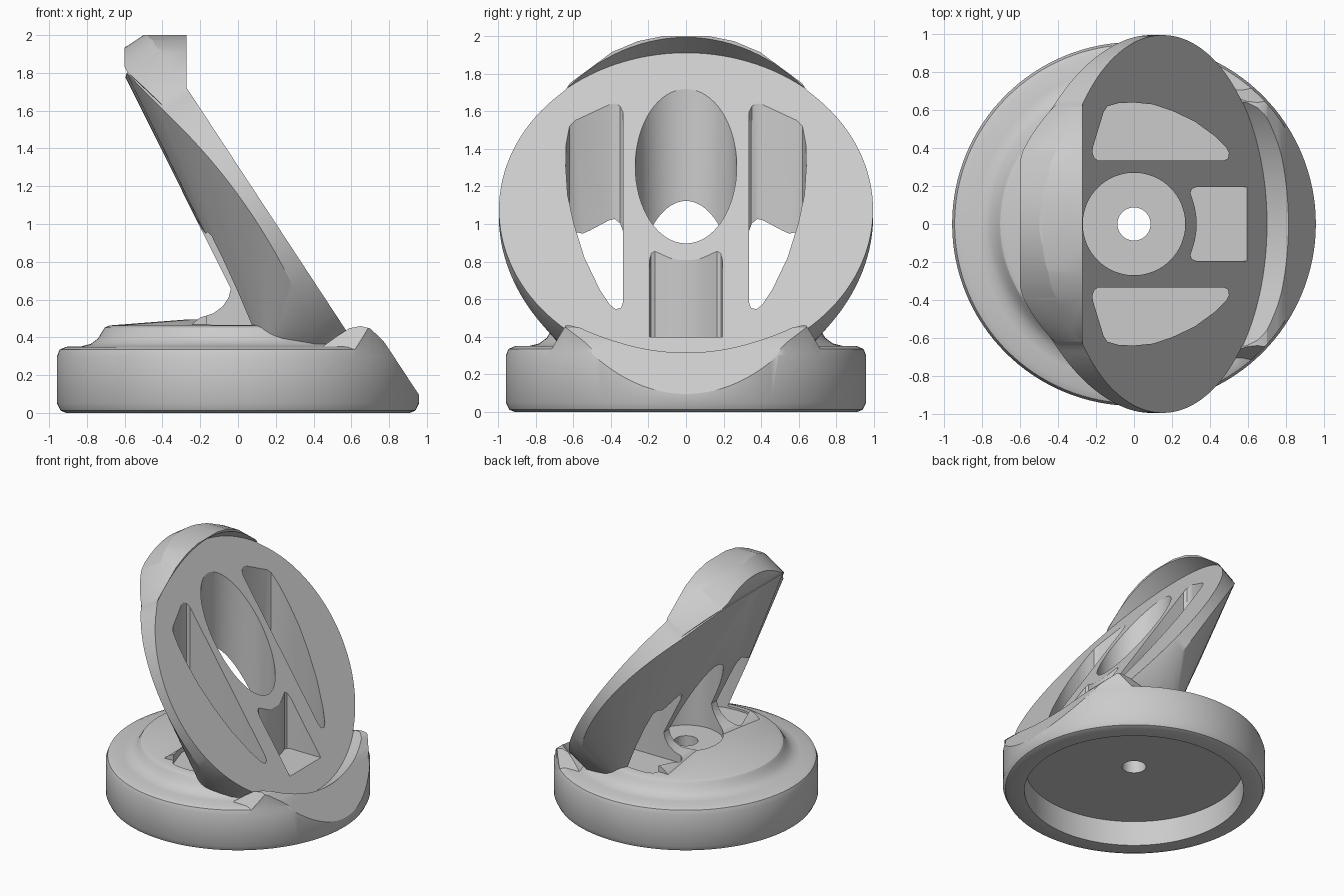
import bpy, bmesh, math
from mathutils import Vector

if "Cube" in bpy.data.objects:
    bpy.data.objects.remove(bpy.data.objects["Cube"], do_unlink=True)

grey = bpy.data.materials.new("plain_grey")
grey.use_nodes = True
grey.diffuse_color = (0.6, 0.6, 0.6, 1)
grey.node_tree.nodes["Principled BSDF"].inputs["Base Color"].default_value = grey.diffuse_color

# Frame of the tilted disc: centre, outward normal, and uphill direction
C = Vector((0.152, 0, 1.076))
N = Vector((0.835, 0, 0.549)).normalized()
U = Vector((-N.z, 0, N.x))
Y = Vector((0, 1, 0))
R = 0.995


def on_disc(side, up, out):
    return C + Y * side + U * up + N * out


def ring(count, start=0.0, sweep=math.tau):
    return [(math.cos(start + sweep * i / count), math.sin(start + sweep * i / count))
            for i in range(count)]


def finish(bm, name):
    bmesh.ops.recalc_face_normals(bm, faces=bm.faces)
    mesh = bpy.data.meshes.new(name)
    bm.to_mesh(mesh)
    bm.free()
    mesh.materials.append(grey)
    ob = bpy.data.objects.new(name, mesh)
    bpy.context.scene.collection.objects.link(ob)
    return ob


def lathe(name, profile, steps=128):
    """Closed solid of revolution about z; profile starts and ends on the axis."""
    bm = bmesh.new()
    vs = [bm.verts.new((r, 0, z)) for r, z in profile]
    es = [bm.edges.new(p) for p in zip(vs, vs[1:])]
    bmesh.ops.spin(bm, geom=vs + es, cent=(0, 0, 0), axis=(0, 0, 1),
                   angle=math.tau, steps=steps)
    bmesh.ops.remove_doubles(bm, verts=bm.verts, dist=1e-4)
    return finish(bm, name)


def prism(name, points, offset):
    """Face through the points, extruded along offset."""
    bm = bmesh.new()
    face = bm.faces.new([bm.verts.new(p) for p in points])
    ext = bmesh.ops.extrude_face_region(bm, geom=[face])
    moved = [v for v in ext["geom"] if isinstance(v, bmesh.types.BMVert)]
    bmesh.ops.translate(bm, verts=moved, vec=offset)
    return finish(bm, name)


def hull_mesh(points):
    bm = bmesh.new()
    for p in points:
        bm.verts.new(p)
    bmesh.ops.convex_hull(bm, input=bm.verts)
    bmesh.ops.delete(bm, geom=[v for v in bm.verts if not v.link_faces], context="VERTS")
    bmesh.ops.remove_doubles(bm, verts=bm.verts, dist=1e-4)
    return bm


def hull(name, points, clips=()):
    """Convex solid, trimmed by planes given as (point, outward normal)."""
    bm = hull_mesh(points)
    for co, no in clips:
        bmesh.ops.bisect_plane(bm, geom=bm.verts[:] + bm.edges[:] + bm.faces[:],
                               plane_co=co, plane_no=no, clear_outer=True)
        kept = [v.co.copy() for v in bm.verts]
        bm.free()
        bm = hull_mesh(kept)
    return finish(bm, name)


def combine(target, other, operation):
    mod = target.modifiers.new(operation, "BOOLEAN")
    mod.operation, mod.solver, mod.object = operation, "EXACT", other
    bpy.context.view_layer.objects.active = target
    bpy.ops.object.modifier_apply(modifier=mod.name)
    bpy.data.objects.remove(other, do_unlink=True)


# Round base with rounded edges and a shallow dome
stand = lathe("tilted_disc_stand", [
    (0, 0), (0.91, 0), (0.94, 0.012), (0.958, 0.05), (0.958, 0.3), (0.945, 0.335),
    (0.91, 0.35), (0.83, 0.352), (0.78, 0.365), (0.74, 0.395), (0.72, 0.43),
    (0.705, 0.452), (0.68, 0.463), (0.2, 0.5), (0, 0.5)])

# Disc backing: thin at the sides, thick along the spine
spine = [(-0.59, 1.80, 0.38), (-0.05, 0.70, 0.6), (0.14, 0.30, 0.62)]
points = []
for c, s in ring(128):
    points += [on_disc(R * c, R * s, 0.03), on_disc(R * c, R * s, -0.08 - 0.16 * s * s)]
points += [(x, side * w, z) for x, z, w in spine for side in (-1, 1)]
combine(stand, hull("backing", points), "UNION")

# Upper lip that wraps the top of the disc, tapering away at its ends
points = []
for c, s in ring(64, math.radians(40), math.radians(101.6)):
    for out in (-0.08 - 0.17 * s * s, 0.25):
        points.append(on_disc(0.87 * c, 1.13 * s, out))
clips = [((-0.601, 0, 0), (-1, 0, 0)), ((-0.272, 0, 0), (1, 0, 0)),
         ((-0.599, 0, 1.83), (-1.13, 0, -0.55)), ((0, 0, 2.0), (0, 0, 1)),
         ((-0.59, 0, 1.95), (-0.5, 0, 0.9))]
for side in (-1, 1):
    clips += [((0, 0.12 * side, 2.0), (0, 0.2 * side, 1)),
              ((0, 0.25 * side, 1.975), (0, 0.42 * side, 1)),
              ((0, 0.4 * side, 1.91), (0, 0.74 * side, 1))]
combine(stand, hull("upper_lip", points, clips), "UNION")

# Fillet between the spine and the base
curve = [(-0.28, 0.44), (-0.2, 0.505), (-0.13, 0.527), (-0.08, 0.565), (-0.05, 0.61),
         (-0.037, 0.66), (-0.04, 0.71), (0.1, 0.72), (0.3, 0.4)]
combine(stand, prism("spine_fillet", [(x, -0.58, z) for x, z in curve],
                     (0, 1.16, 0)), "UNION")

# Lower lip: a rounded ridge with sloping ends, kept within the base outline
curve = [(0.4, 0.3), (0.46, 0.36), (0.53, 0.41), (0.59, 0.448), (0.65, 0.46),
         (0.7, 0.447), (0.76, 0.39), (0.84, 0.3)]
ridge = hull("lower_lip", [(x, side * (0.64 + 0.6 * (0.46 - z)), z)
                           for x, z in curve for side in (-1, 1)])
combine(ridge, prism("outline", [(0.945 * c, 0.945 * s, 0.2) for c, s in ring(128)],
                     (0, 0, 1)), "INTERSECT")
combine(stand, ridge, "UNION")

# Disc seat and the slanted front beyond it
seat = prism("seat_cutter", [on_disc((R + 0.004) * c, (R + 0.004) * s, 0)
                             for c, s in ring(128)], N * 1.5)
combine(stand, seat, "DIFFERENCE")
slab = prism("front_cutter", [on_disc(a, b, 0.135) for a, b in
                              ((-2, -2), (2, -2), (2, 0), (-2, 0))], N * 2)
combine(stand, slab, "DIFFERENCE")


def cut_down(name, outline, floor):
    combine(stand, prism(name, [(x, y, floor) for x, y in outline], (0, 0, 3)),
            "DIFFERENCE")


# Vertical openings: central bore, two side pockets, front slot
cut_down("bore_cutter", [(0.27 * c, 0.27 * s) for c, s in ring(64)], 0.45)
pocket = [(-0.19, 0.335), (-0.21, 0.35), (-0.22, 0.38), (-0.215, 0.41), (-0.16, 0.59),
          (-0.14, 0.62), (-0.08, 0.637), (0, 0.64), (0.1, 0.63), (0.2, 0.597),
          (0.32, 0.54), (0.43, 0.46), (0.485, 0.405), (0.5, 0.375), (0.495, 0.345),
          (0.475, 0.335)]
for side in (-1, 1):
    cut_down("pocket_cutter", [(x, y * side) for x, y in pocket], 0.45)
half = [(0.6, 0.195), (0.33, 0.195), (0.305, 0.185), (0.297, 0.165), (0.305, 0.14),
        (0.32, 0.09), (0.328, 0.04)]
cut_down("slot_cutter", half + [(x, -y) for x, y in reversed(half)], 0.4)

# Underside recess and the small hole through the base
cut_down("hole_cutter", [(0.087 * c, 0.087 * s) for c, s in ring(48)], -0.5)
combine(stand, prism("recess_cutter", [(0.8 * c, 0.8 * s, -0.5) for c, s in ring(128)],
                     (0, 0, 0.7)), "DIFFERENCE")

bpy.ops.object.select_all(action="DESELECT")
stand.select_set(True)
bpy.context.view_layer.objects.active = stand
bpy.ops.object.shade_smooth_by_angle(angle=math.radians(30))
